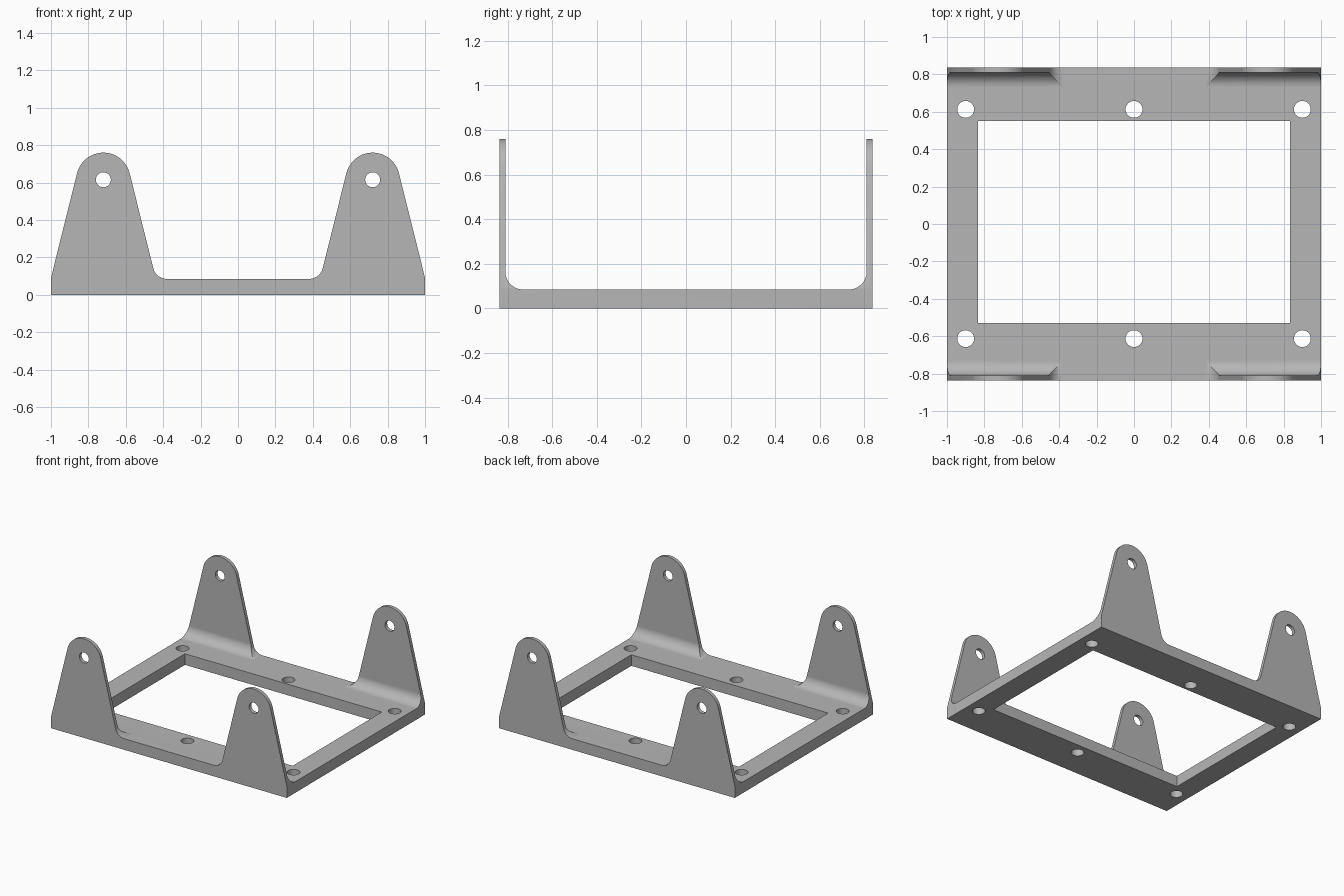
import bpy, bmesh
from math import cos, sin, radians, atan2, degrees, tan, hypot

cube = bpy.data.objects.get("Cube")
if cube:
    bpy.data.objects.remove(cube, do_unlink=True)

HALF_Y, WALL, PLATE = 0.837, 0.027, 0.085
TAB_X, TAB_Z, TAB_R = 0.72, 0.615, 0.145
FOOT = (1.0, 0.09)

grey = bpy.data.materials.new("satin grey")
grey.use_nodes = True
grey.diffuse_color = (0.47, 0.47, 0.47, 1)
grey.node_tree.nodes["Principled BSDF"].inputs["Base Color"].default_value = grey.diffuse_color


def arc(cx, cz, r, start, end, steps):
    angles = [radians(start + (end - start) * i / steps) for i in range(steps + 1)]
    return [(round(cx + r * cos(a), 5), round(cz + r * sin(a), 5)) for a in angles]


def prism(name, outline, axis, low, high):
    """Extrude a 2D outline along one axis."""
    place = {"x": lambda a, b, t: (t, a, b),
             "y": lambda a, b, t: (a, t, b),
             "z": lambda a, b, t: (a, b, t)}[axis]
    bm = bmesh.new()
    rings = [[bm.verts.new(place(a, b, t)) for a, b in outline] for t in (low, high)]
    bm.faces.new(rings[0])
    bm.faces.new(rings[1])
    n = len(outline)
    for i in range(n):
        j = (i + 1) % n
        bm.faces.new((rings[0][i], rings[0][j], rings[1][j], rings[1][i]))
    bmesh.ops.recalc_face_normals(bm, faces=bm.faces)
    mesh = bpy.data.meshes.new(name)
    bm.to_mesh(mesh)
    bm.free()
    mesh.materials.append(grey)
    obj = bpy.data.objects.new(name, mesh)
    bpy.context.collection.objects.link(obj)
    return obj


def apply_boolean(target, cutter, operation):
    mod = target.modifiers.new("cut", "BOOLEAN")
    mod.operation, mod.solver, mod.object = operation, "EXACT", cutter
    bpy.context.view_layer.objects.active = target
    bpy.ops.object.modifier_apply(modifier=mod.name)
    bpy.data.objects.remove(cutter, do_unlink=True)


def mirrored(half):
    return half + [(-a, b) for a, b in reversed(half)]


# Channel: base plate with two upright walls and rounded inner corners
inner, bend = HALF_Y - WALL, 0.08
channel = [(HALF_Y, 0), (HALF_Y, 0.9), (inner, 0.9)]
channel += arc(inner - bend, PLATE + bend, bend, 0, -90, 12)
bracket = prism("mounting_bracket", mirrored(channel), "x", -1.1, 1.1)

# Side silhouette: two tapered, round-topped tabs joined by a low rail
dx, dz = FOOT[0] - TAB_X, FOOT[1] - TAB_Z
lean = degrees(atan2(dz, dx)) + degrees(atan2((dx * dx + dz * dz - TAB_R ** 2) ** 0.5, TAB_R))
slope = tan(radians(lean))
flank_x = TAB_X - TAB_R / cos(radians(lean)) - (TAB_Z - PLATE) * slope
fillet = 0.075
fillet_x = flank_x + fillet * slope - fillet / cos(radians(lean))
half = [(FOOT[0], -0.1), FOOT]
half += arc(TAB_X, TAB_Z, TAB_R, lean, 180 - lean, 32)
half += arc(fillet_x, PLATE + fillet, fillet, -lean, -90, 12)
apply_boolean(bracket, prism("silhouette", mirrored(half), "y", -1, 1), "INTERSECT")

# Rectangular opening in the base
window = [(-0.835, -0.53), (0.835, -0.53), (0.835, 0.55), (-0.835, 0.55)]
apply_boolean(bracket, prism("opening", window, "z", -0.2, 0.3), "DIFFERENCE")

# Screw holes in the base and pivot holes through the tabs
for y in (-0.613, 0.613):
    for x in (-0.9, 0, 0.9):
        hole = arc(x, y, 0.045, 0, 350, 35)
        apply_boolean(bracket, prism("screw_hole", hole, "z", -0.2, 0.3), "DIFFERENCE")
for x in (-TAB_X, TAB_X):
    hole = arc(x, TAB_Z, 0.04, 0, 350, 35)
    apply_boolean(bracket, prism("pivot_hole", hole, "y", -1, 1), "DIFFERENCE")

# Smooth the curved faces and keep the flat faces flat
bpy.ops.object.select_all(action="DESELECT")
bracket.select_set(True)
bpy.context.view_layer.objects.active = bracket
bpy.ops.object.shade_smooth_by_angle(angle=radians(25))
weighted = bracket.modifiers.new("weighted normals", "WEIGHTED_NORMAL")
weighted.keep_sharp = True
